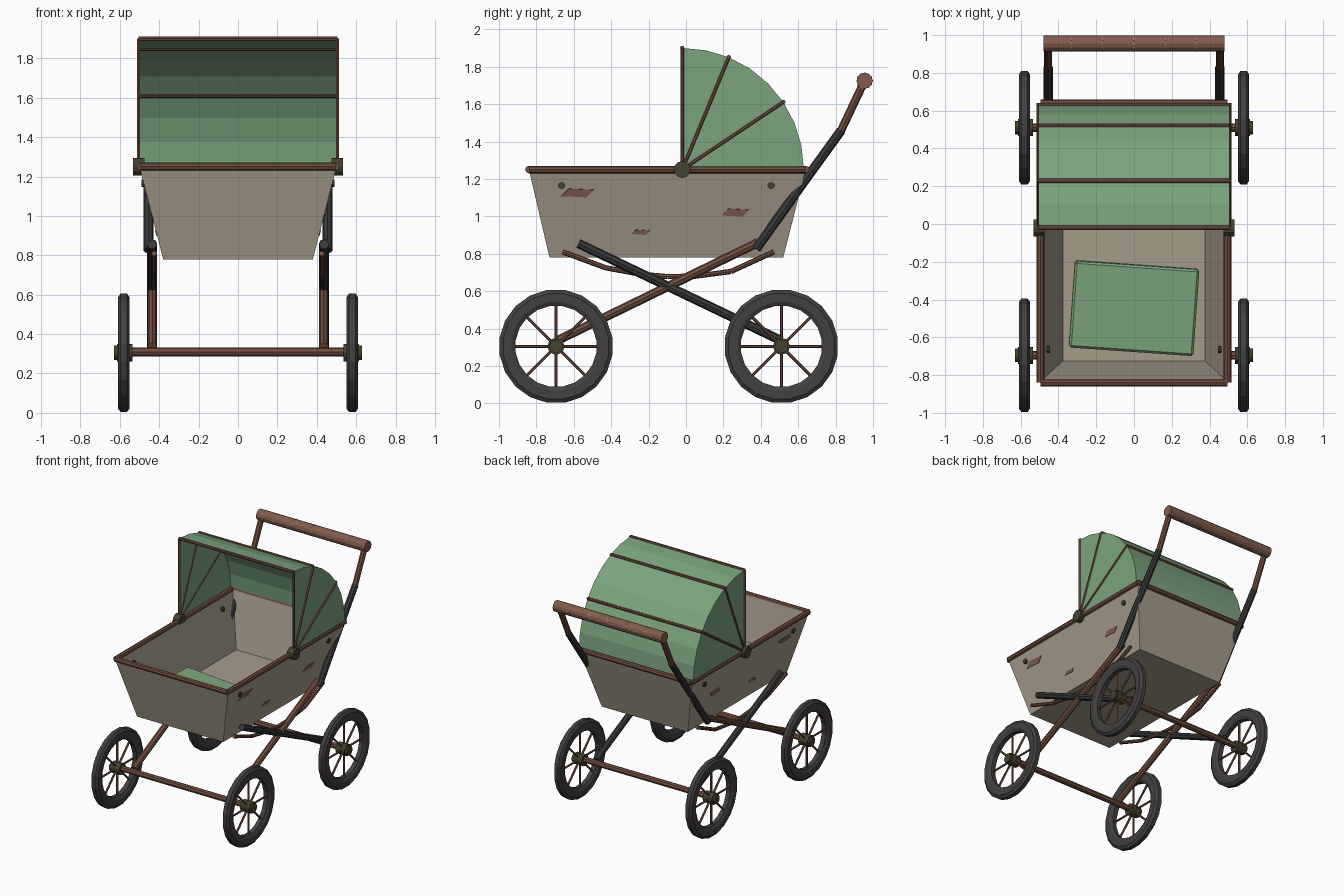
import bpy, bmesh, math
from mathutils import Vector, Matrix

old = bpy.data.objects.get("Cube")
if old:
    bpy.data.objects.remove(old, do_unlink=True)


def material(name, *rgb):
    m = bpy.data.materials.new(name)
    m.use_nodes = True
    m.diffuse_color = (*rgb, 1)
    m.node_tree.nodes["Principled BSDF"].inputs["Base Color"].default_value = (*rgb, 1)
    return m


TAN = material("tan_panel", 0.38, 0.33, 0.255)
GREEN = material("green_fabric", 0.2, 0.37, 0.21)
BROWN = material("brown_metal", 0.165, 0.075, 0.048)
LEATHER = material("leather", 0.225, 0.11, 0.075)
DARK = material("dark_metal", 0.04, 0.039, 0.04)
RUBBER = material("rubber", 0.055, 0.05, 0.05)
OLIVE = material("olive_metal", 0.058, 0.054, 0.026)
CREAM = material("cream_thread", 0.65, 0.6, 0.5)


def finish(name, bm, mat):
    bmesh.ops.recalc_face_normals(bm, faces=bm.faces)
    me = bpy.data.meshes.new(name)
    bm.to_mesh(me)
    bm.free()
    me.materials.append(mat)
    ob = bpy.data.objects.new(name, me)
    bpy.context.collection.objects.link(ob)
    return ob


def add_rod(bm, a, b, r, sides=8):
    a, b = Vector(a), Vector(b)
    turn = (b - a).to_track_quat('Z', 'Y').to_matrix().to_4x4()
    bmesh.ops.create_cone(bm, cap_ends=True, segments=sides, radius1=r, radius2=r,
                          depth=(b - a).length,
                          matrix=Matrix.Translation((a + b) / 2) @ turn)


def rods(name, path, r, mat, sides=8):
    """Rods joining each pair of neighbouring path points."""
    bm = bmesh.new()
    for a, b in zip(path, path[1:]):
        add_rod(bm, a, b, r, sides)
    return finish(name, bm, mat)


def bridge(bm, loops, closed=False):
    n = len(loops[0])
    pairs = list(zip(loops, loops[1:]))
    if closed:
        pairs.append((loops[-1], loops[0]))
    for p, q in pairs:
        for i in range(n):
            j = (i + 1) % n
            bm.faces.new((p[i], p[j], q[j], q[i]))


# Tub: tapered open box with thick walls and a raised floor
Z0, Z1 = 0.78, 1.25


def tub_loop(z, inset=0.0):
    t = (z - Z0) / (Z1 - Z0)
    x = 0.38 + 0.12 * t - inset
    front, back = -0.73 - 0.11 * t + inset, 0.52 + 0.12 * t - inset
    return [(-x, front, z), (x, front, z), (x, back, z), (-x, back, z)]


bm = bmesh.new()
loops = [[bm.verts.new(c) for c in tub_loop(z, i)]
         for z, i in ((Z0, 0), (Z1, 0), (Z1, 0.02), (0.84, 0.02))]
bridge(bm, loops)
bm.faces.new(loops[0])
bm.faces.new(loops[-1])
finish("tub", bm, TAN)

# Rim rails around the tub
corners = [(-0.495, -0.84, Z1), (0.495, -0.84, Z1), (0.495, 0.64, Z1), (-0.495, 0.64, Z1)]
rods("tub_rim", corners + corners[:1], 0.02, BROWN)

# Cushion lying askew in the tub
bm = bmesh.new()
bmesh.ops.create_cube(bm, size=1, matrix=Matrix.Diagonal((0.66, 0.46, 0.12, 1)))
cushion = finish("cushion", bm, GREEN)
cushion.location = (0, -0.445, 0.92)
cushion.rotation_euler = (math.radians(3), math.radians(1.5), math.radians(-4))
bevel = cushion.modifiers.new("soft_edges", 'BEVEL')
bevel.width = 0.012
bevel.segments = 1

# Hood: quarter-round fabric shell with fan-shaped sides, open at the front
HY, HR, HX = -0.02, 0.65, 0.505


def hood_point(x, angle, r=HR):
    a = math.radians(angle)
    return (x, HY + r * math.cos(a), Z1 + r * math.sin(a))


bm = bmesh.new()
arcs = []
for x in (-HX, HX):
    arc = [bm.verts.new(hood_point(x, 90 * i / 8)) for i in range(9)]
    bm.faces.new(arc + [bm.verts.new((x, HY, Z1))])
    arcs.append(arc)
for i in range(8):
    bm.faces.new((arcs[0][i], arcs[0][i + 1], arcs[1][i + 1], arcs[1][i]))
hood = finish("hood", bm, GREEN)
shell = hood.modifiers.new("cloth", 'SOLIDIFY')
shell.thickness = 0.005

# Hood ribs: one bent hoop per fold
for label, angle in (("front", 90), ("middle", 67.5), ("rear", 33.75)):
    path = [(-HX, HY, Z1), hood_point(-HX, angle), hood_point(HX, angle), (HX, HY, Z1)]
    rods("hood_rib_" + label, path, 0.009, BROWN, 6)
    rods("hood_bar_" + label, path[1:3], 0.012, BROWN)

# Handle grip with rings of stitches
GY, GZ = 0.955, 1.725
rods("handle_grip", [(-0.48, GY, GZ), (0.48, GY, GZ)], 0.043, LEATHER, 12)
bm = bmesh.new()
for k in range(-2, 3):
    for i in range(12):
        a = math.tau * i / 12
        c = Vector((k * 0.165, GY + 0.0425 * math.cos(a), GZ + 0.0425 * math.sin(a)))
        bmesh.ops.create_cube(bm, size=1, matrix=Matrix.Translation(c) @ Matrix.Rotation(a, 4, 'X')
                              @ Matrix.Diagonal((0.004, 0.003, 0.009, 1)))
finish("grip_stitches", bm, CREAM)

WHEELS = (("front", -0.695), ("rear", 0.51))
WZ, WX = 0.305, 0.58


def wheel(label, s, y):
    # Tyre turned from a chamfered section
    section = [(0.305, 0.016), (0.285, 0.03), (0.24, 0.03), (0.218, 0.018)]
    section += [(r, -x) for r, x in reversed(section)]
    bm = bmesh.new()
    rings = []
    for i in range(20):
        a = math.tau * (i + 0.5) / 20
        rings.append([bm.verts.new((s * WX + x, y + r * math.sin(a), WZ + r * math.cos(a)))
                      for r, x in section])
    bridge(bm, rings, closed=True)
    finish(label + "_tyre", bm, RUBBER)
    # Spokes
    bm = bmesh.new()
    for i in range(8):
        a = math.tau * i / 8
        add_rod(bm, (s * WX, y, WZ),
                (s * WX, y + 0.23 * math.sin(a), WZ + 0.23 * math.cos(a)), 0.008, 6)
    finish(label + "_spokes", bm, BROWN)
    # Hub and cap
    bm = bmesh.new()
    add_rod(bm, (s * 0.535, y, WZ), (s * 0.615, y, WZ), 0.045, 12)
    add_rod(bm, (s * 0.6, y, WZ), (s * 0.63, y, WZ), 0.036, 12)
    finish(label + "_hub", bm, OLIVE)


for end, y in WHEELS:
    rods(end + "_axle", [(-0.56, y, WZ + 0.005), (0.56, y, WZ + 0.005)], 0.023, BROWN)


def wall_x(z):
    return 0.38 + 0.12 * (z - Z0) / (Z1 - Z0)


for side, s in (("left", 1), ("right", -1)):
    for end, y in WHEELS:
        wheel(side + "_" + end, s, y)

    def at(x, pts):
        return [(s * x, y, z) for y, z in pts]

    # Crossed undercarriage rods
    rods(side + "_brown_strut", at(0.435, [(-0.69, 0.335), (0.385, 0.86)]), 0.024, BROWN)
    rods(side + "_dark_strut", at(0.437, [(0.51, 0.335), (-0.575, 0.855)]), 0.025, DARK)

    # Leaf spring beneath the tub
    rods(side + "_spring", at(0.425, [(-0.66, 0.81), (-0.43, 0.725), (-0.24, 0.69), (-0.1, 0.678),
                                      (0.05, 0.68), (0.24, 0.705), (0.47, 0.81)]), 0.014, BROWN)

    # Bent push arm: dark below, brown near the grip
    rods(side + "_push_arm", at(0.455, [(0.375, 0.825), (0.62, 1.17), (0.83, 1.46)]), 0.025, DARK)
    rods(side + "_grip_arm", at(0.455, [(0.825, 1.45), (GY, GZ)]), 0.022, BROWN)

    # Hood pivot
    rods(side + "_pivot", at(0.475, [(HY, Z1)]) + at(0.532, [(HY, Z1)]), 0.045, OLIVE, 12)

    # Rivets through the side wall
    bm = bmesh.new()
    for y in (-0.665, 0.455):
        add_rod(bm, (s * 0.445, y, 1.165), (s * 0.49, y, 1.165), 0.019, 10)
    finish(side + "_rivets", bm, OLIVE)

    # Slanted mended patches as thin plates on the wall
    bm = bmesh.new()
    for y, z, w, h, lean in ((-0.58, 1.125, 0.067, 0.02, 0.02),
                             (0.265, 1.02, 0.055, 0.018, 0.016),
                             (-0.242, 0.915, 0.038, 0.011, 0.012)):
        quad = [(y - w - lean, z - h + 0.003), (y + w - lean, z - h - 0.003),
                (y + w + lean, z + h - 0.003), (y - w + lean, z + h + 0.003)]
        bm.faces.new([bm.verts.new((s * (wall_x(b) + 0.001), a, b)) for a, b in quad])
    patches = finish(side + "_patches", bm, LEATHER)
    plate = patches.modifiers.new("plate", 'SOLIDIFY')
    plate.thickness = 0.006
    plate.offset = 0
